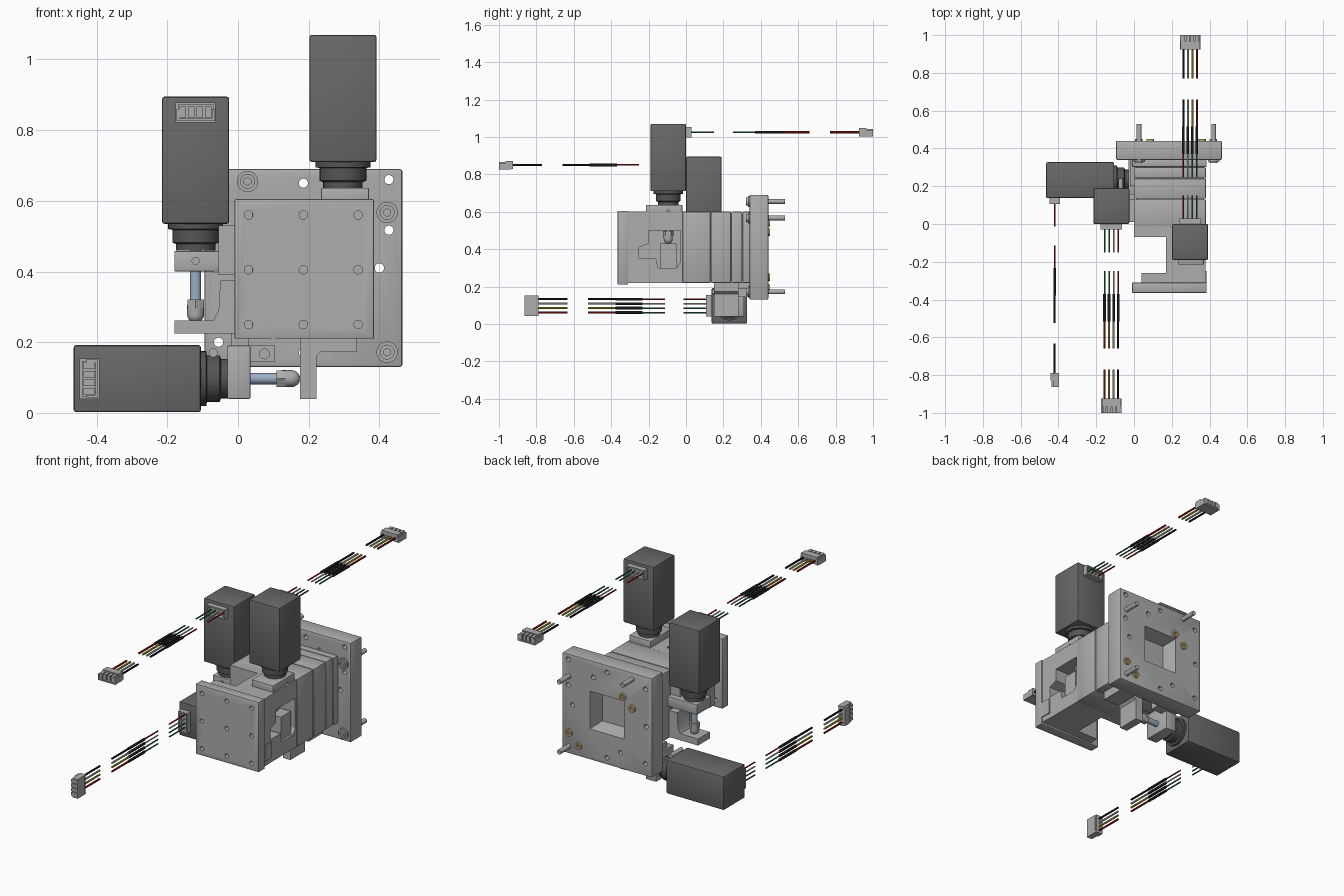
import bpy, bmesh, math
from mathutils import Matrix, Vector

if "Cube" in bpy.data.objects:
    bpy.data.objects.remove(bpy.data.objects["Cube"])


def mat(name, r, g, b):
    m = bpy.data.materials.new(name)
    m.diffuse_color = (r, g, b, 1)
    m.use_nodes = True
    m.node_tree.nodes["Principled BSDF"].inputs["Base Color"].default_value = m.diffuse_color
    return m


METAL = mat("light_metal", .42, .42, .42)
DARK = mat("motor_grey", .14, .14, .14)
NECK = mat("neck_grey", .09, .09, .09)
STEEL = mat("blue_steel", .33, .43, .55)
BRASS = mat("brass", .6, .42, .15)
BLACK = mat("black", .012, .012, .012)
WHITE = mat("white_wire", .6, .6, .55)
YELLOW = mat("yellow_wire", .5, .45, .03)
RED = mat("red_wire", .4, .01, .01)
GREEN = mat("green_wire", .03, .2, .06)
SLEEVE = mat("sleeve", .03, .03, .03)
AXES = {"x": Matrix.Rotation(math.pi / 2, 4, "Y"),
        "y": Matrix.Rotation(-math.pi / 2, 4, "X"), "z": Matrix()}


def finish(name, bm, m, xf=None):
    if xf:
        bm.transform(xf)
    bmesh.ops.recalc_face_normals(bm, faces=bm.faces)
    me = bpy.data.meshes.new(name)
    bm.to_mesh(me)
    bm.free()
    me.materials.append(m)
    me.shade_smooth()
    me.set_sharp_from_angle(angle=math.radians(30))
    ob = bpy.data.objects.new(name, me)
    bpy.context.collection.objects.link(ob)
    return ob


def box(name, x0, x1, y0, y1, z0, z1, m=METAL, bevel=0, xf=None):
    bm = bmesh.new()
    bmesh.ops.create_cube(bm, size=1)
    for v in bm.verts:
        v.co = ((x0 + x1) / 2 + v.co.x * (x1 - x0), (y0 + y1) / 2 + v.co.y * (y1 - y0),
                (z0 + z1) / 2 + v.co.z * (z1 - z0))
    if bevel:
        bmesh.ops.bevel(bm, geom=bm.edges[:], offset=bevel, segments=2, affect="EDGES", profile=.5)
    return finish(name, bm, m, xf)


def rods(name, starts, length, r, axis, m=METAL, n=20, xf=None, r2=None):
    """One or several equal cylinders starting at the given points."""
    bm = bmesh.new()
    for p in starts:
        bmesh.ops.create_cone(bm, cap_ends=True, segments=n, radius1=r, radius2=r if r2 is None else r2,
                              depth=length, matrix=Matrix.Translation(p) @ AXES[axis]
                              @ Matrix.Translation((0, 0, length / 2)))
    return finish(name, bm, m, xf)


def lathe(name, pts, m, n=32, xf=None):
    """Revolve (radius, height) points about local z."""
    bm = bmesh.new()
    vs = [bm.verts.new((r, 0, z)) for r, z in pts]
    es = [bm.edges.new(e) for e in zip(vs, vs[1:])]
    bmesh.ops.spin(bm, geom=vs + es, axis=(0, 0, 1), cent=(0, 0, 0), steps=n, angle=2 * math.pi)
    bmesh.ops.remove_doubles(bm, verts=bm.verts, dist=1e-5)
    return finish(name, bm, m, xf)


def prism(name, pts, y0, y1, m=METAL):
    """Extrude an (x, z) profile along y."""
    bm = bmesh.new()
    f = bm.faces.new([bm.verts.new((x, y0, z)) for x, z in pts])
    ext = bmesh.ops.extrude_face_region(bm, geom=[f])["geom"]
    bmesh.ops.translate(bm, vec=(0, y1 - y0, 0), verts=[v for v in ext if isinstance(v, bmesh.types.BMVert)])
    return finish(name, bm, m)


def cut(ob, *cutters):
    for c in cutters:
        md = ob.modifiers.new("cut", "BOOLEAN")
        md.operation, md.solver, md.object = "DIFFERENCE", "EXACT", c
        bpy.context.view_layer.objects.active = ob
        bpy.ops.object.modifier_apply(modifier=md.name)
        bpy.data.objects.remove(c)
    ob.data.set_sharp_from_angle(angle=math.radians(30))


# Motor, screw drive, socket and cable, in a frame with the motor along +z and the cable along +y
def drive(name, xf):
    bm = bmesh.new()
    bmesh.ops.create_cube(bm, size=1)
    for v in bm.verts:
        v.co = (v.co.x * .19, v.co.y * .19, .18 + v.co.z * .36)
    bmesh.ops.bevel(bm, geom=bm.edges[:], offset=.007, segments=2, affect="EDGES", profile=.5)
    finish(name + "_motor", bm, DARK, xf)
    lathe(name + "_neck", [(0, 0), (.078, 0), (.078, -.015), (.066, -.017), (.066, -.053),
                           (.056, -.057), (.056, -.076), (0, -.076)], NECK, xf=xf)
    rods(name + "_shaft", [(0, 0, -.22)], .15, .016, "z", STEEL, xf=xf)
    rods(name + "_tip_nut", [(0, 0, -.24)], .026, .027, "z", METAL, 6, xf=xf)
    dome = [(.024 * math.cos(a * math.pi / 12), -.256 - .025 * math.sin(a * math.pi / 12)) for a in range(7)]
    lathe(name + "_ball_tip", [(0, -.23), (.024, -.23)] + dome, METAL, 20, xf=xf)
    # socket
    s = box(name + "_socket", -.057, .057, .094, .125, .287, .343, METAL, xf=xf)
    cut(s, box("cavity", -.049, .049, .105, .14, .295, .335, xf=xf))
    # four wires in separated lengths
    xs = [-.036, -.012, .012, .036]
    for x, outer, inner in zip(xs, (BLACK, WHITE, YELLOW, RED), (RED, WHITE, GREEN, GREEN)):
        for a, b, r, m in ((.012, .15, .004, inner), (.25, .375, .004, inner), (.37, .515, .0075, SLEEVE),
                           (.51, .66, .0055, outer), (.77, .935, .0055, outer)):
            rods(name + "_wire", [(x, .095 + a, .315)], b - a, r, "y", m, 10, xf)
    # plug with fingers and side rails
    box(name + "_plug_body", -.05, .05, 1.02, 1.06, .295, .337, METAL, xf=xf)
    for x in xs:
        box(name + "_plug_finger", x - .009, x + .009, 1.055, 1.095, .3, .332, METAL, xf=xf)
    box(name + "_plug_back", -.054, .054, 1.03, 1.095, .291, .298, METAL, xf=xf)
    for s in (-1, 1):
        box(name + "_plug_rail", s * .05 - .004, s * .05 + .004, 1.02, 1.095, .293, .325, METAL, xf=xf)


def frame(x, y, z, loc):
    m = Matrix((x, y, z)).transposed().to_4x4()
    m.translation = Vector(loc)
    return m


drive("front", frame((1, 0, 0), (0, 1, 0), (0, 0, 1), (.297, -.095, .71)))
drive("side", frame((-1, 0, 0), (0, -1, 0), (0, 0, 1), (-.12, .095, .535)))
drive("bottom", frame((0, 0, -1), (0, -1, 0), (-1, 0, 0), (-.105, .232, .097)))

# Base plate with tapered rear pocket and holes
plate = box("base_plate", -.095, .465, .34, .44, .13, .69, METAL, .006)
bm = bmesh.new()
bmesh.ops.create_cone(bm, cap_ends=True, segments=4, radius1=.12, radius2=.158, depth=.1,
                      matrix=Matrix.Translation((.185, .41, .41)) @ AXES["y"] @ Matrix.Rotation(math.pi / 4, 4, "Z"))
pocket = finish("pocket", bm, METAL)
holes = [(.427, .66), (.427, .517), (.185, .65), (.185, .17), (-.06, .41), (.4, .41),
         (-.055, .62), (-.055, .2), (.27, .6), (.1, .22)]
cut(plate, pocket, rods("holes", [(x, .3, z) for x, z in holes], .2, .013, "y"))

# Mounting screws
for x, z in ((.027, .655), (.422, .567), (.422, .172)):
    rods("mounting_screw_shank", [(x, .33, z)], .2, .013, "y")
    rods("mounting_screw_washer", [(x, .332, z)], .01, .03, "y", n=28)
    head = rods("mounting_screw_head", [(x, .322, z)], .02, .021, "y", n=28)
    cut(head, rods("hex", [(x, .31, z)], .024, .011, "y", n=6))

# Brass inserts in the rear face
for x, z in ((.085, .54), (.025, .49), (.42, .25), (.36, .19)):
    ins = rods("brass_insert", [(x, .42, z)], .03, .02, "y", BRASS)
    cut(ins, rods("bore", [(x, .43, z)], .05, .01, "y"))

# Stacked stage body with thin seams
stages = [(-.018, .13, 0, .38), (.134, .24, 0, .38), (.243, .30, 0, .38), (.303, .342, -.01, .385)]
for y0, y1, x0, x1 in stages:
    st = box("stage_block", x0, x1, y0, y1, .22, .6, METAL, .003)
box("stage_core", .01, .37, -.01, .34, .23, .59)

# Front table with 3 x 3 holes
table = box("front_table", -.01, .385, -.365, -.31, .21, .605, METAL, .004)
cut(table, rods("holes", [(x, -.4, z) for x in (.03, .185, .34) for z in (.25, .405, .56)], .15, .012, "y"))

# Front stage: rear rail, table backing and recessed drive block
box("rear_rail", 0, .18, -.07, -.015, .22, .6)
box("table_backing", .04, .38, -.312, -.26, .22, .6)
block = box("front_drive_block", .17, .378, -.262, -.016, .22, .6)
bm = bmesh.new()
f = bm.faces.new([bm.verts.new((.23, y, z)) for y, z in (
    (-.25, .35), (-.16, .35), (-.15, .30), (-.05, .30), (-.03, .33), (-.03, .50), (-.2, .50), (-.2, .43), (-.25, .41))])
ext = bmesh.ops.extrude_face_region(bm, geom=[f])["geom"]
bmesh.ops.translate(bm, vec=(.3, 0, 0), verts=[v for v in ext if isinstance(v, bmesh.types.BMVert)])
cut(block, finish("recess", bm, METAL))
box("front_tip_rest", .235, .365, -.14, -.05, .30, .43)
box("front_stop", .37, .385, -.31, -.25, .25, .34)
front_mount = box("front_motor_mount", .235, .37, -.215, -.02, .58, .637, METAL, .004)
cut(front_mount, rods("clamp_hole", [(.33, -.095, .6)], .1, .01, "x"))

# Side drive mount and driven arm
mount = box("side_motor_mount", -.18, .005, .03, .16, .4, .458, METAL, .003)
cut(mount, rods("clamp_hole", [(-.12, 0, .43)], .06, .01, "y"))
box("side_mount_plate", -.055, .005, .01, .13, .39, .53)
prism("side_driven_arm", [(-.18, .225), (.005, .225), (.005, .375), (-.05, .375), (-.055, .29),
                          (-.07, .262), (-.18, .262)], .045, .15)

# Bottom drive mount and driven arm
box("bottom_motor_mount", -.03, .035, .15, .31, .04, .19, METAL, .003)
rods("bottom_clamp_screw", [(-.07, .14, .17)], .1, .013, "y")
bar = box("bottom_mount_bar", -.03, .105, .27, .345, .145, .19)
cut(bar, rods("hole", [(.075, .25, .167)], .06, .014, "y"))
box("bottom_mount_rib", -.02, .03, .2, .34, .185, .225)
prism("bottom_driven_arm", [(.175, .04), (.222, .04), (.222, .16), (.235, .173), (.335, .173),
                            (.335, .225), (.175, .225)], .15, .28)
